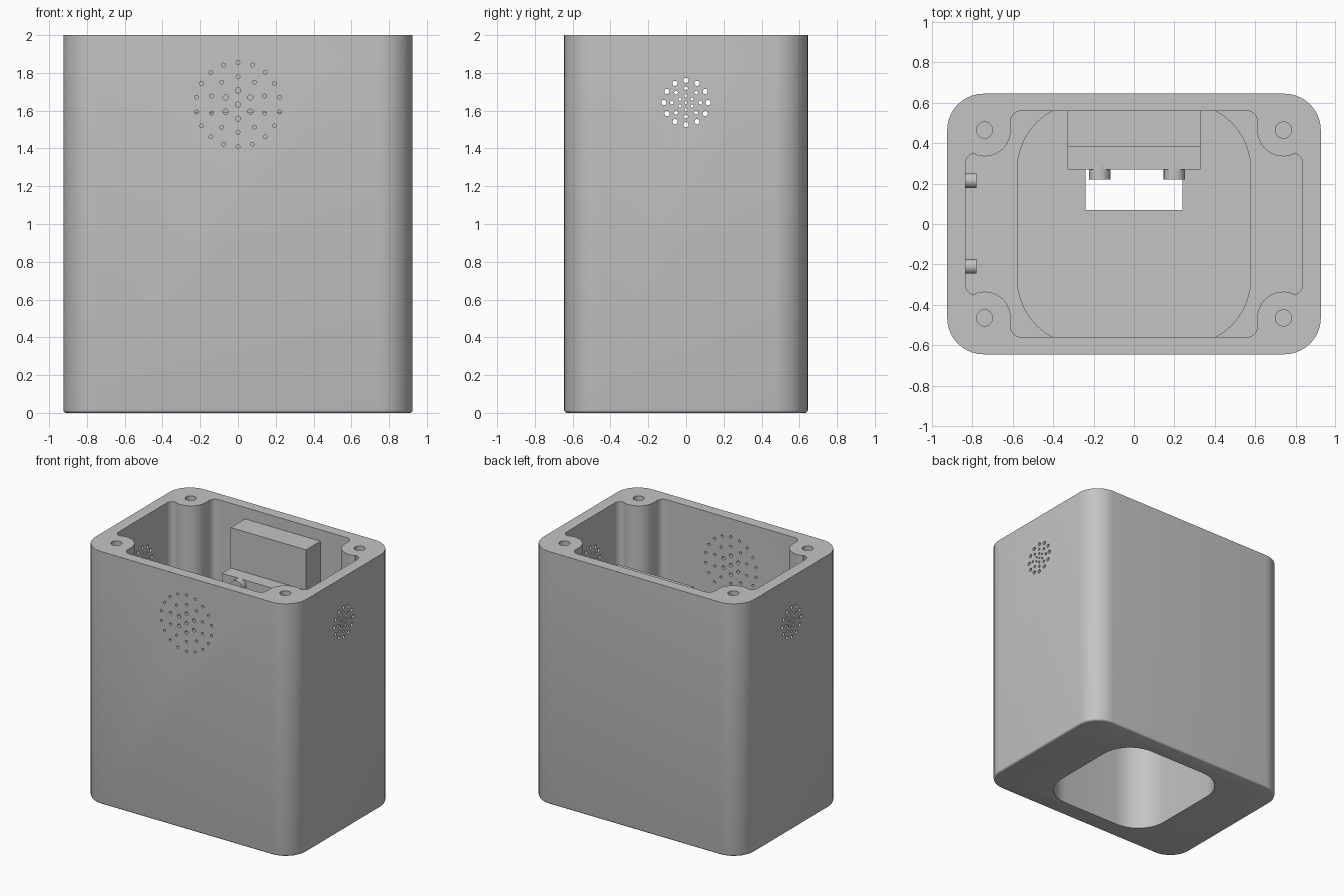
import bpy, bmesh
from math import sin, cos, pi, radians
from mathutils import Matrix, Vector

old = bpy.data.objects.get("Cube")
if old:
    bpy.data.objects.remove(old, do_unlink=True)

grey = bpy.data.materials.new("light grey plastic")
grey.use_nodes = True
COLOUR = (0.55, 0.55, 0.55, 1)
grey.diffuse_color = COLOUR
grey.node_tree.nodes["Principled BSDF"].inputs["Base Color"].default_value = COLOUR


def arc(cx, cy, r, start, end, steps=10):
    angles = [radians(start + (end - start) * i / steps) for i in range(steps + 1)]
    return [(cx + r * cos(a), cy + r * sin(a)) for a in angles]


def four_way(quarter):
    """Mirror a first-quadrant outline into a closed loop."""
    back = quarter[::-1]
    return (quarter + [(-x, y) for x, y in back]
            + [(-x, -y) for x, y in quarter] + [(x, -y) for x, y in back])


def rounded(hx, hy, r):
    return four_way(arc(hx - r, hy - r, r, 0, 90))


def finish(name, bm):
    bmesh.ops.recalc_face_normals(bm, faces=bm.faces)
    mesh = bpy.data.meshes.new(name)
    bm.to_mesh(mesh)
    bm.free()
    mesh.materials.append(grey)
    obj = bpy.data.objects.new(name, mesh)
    bpy.context.collection.objects.link(obj)
    return obj


def prism(name, outline, z0, z1, bottom_bevel=0):
    bm = bmesh.new()
    base = bm.faces.new([bm.verts.new((x, y, z0)) for x, y in outline])
    top = bmesh.ops.extrude_face_region(bm, geom=[base], use_keep_orig=True)
    moved = [g for g in top["geom"] if isinstance(g, bmesh.types.BMVert)]
    bmesh.ops.translate(bm, verts=moved, vec=(0, 0, z1 - z0))
    if bottom_bevel:
        rim = [e for e in bm.edges if all(abs(v.co.z - z0) < 1e-5 for v in e.verts)]
        bmesh.ops.bevel(bm, geom=rim, offset=bottom_bevel, segments=3,
                        profile=0.5, affect='EDGES')
    return finish(name, bm)


def box(name, x0, x1, y0, y1, z0, z1):
    return prism(name, [(x0, y0), (x1, y0), (x1, y1), (x0, y1)], z0, z1)


def rods(name, items, axis, length, sides=16):
    """Cylinders given as (centre, radius), all along one axis."""
    bm = bmesh.new()
    turn = Vector((0, 0, 1)).rotation_difference(Vector(axis)).to_matrix().to_4x4()
    for centre, r in items:
        bmesh.ops.create_cone(bm, cap_ends=True, segments=sides, radius1=r,
                              radius2=r, depth=length,
                              matrix=Matrix.Translation(centre) @ turn)
    return finish(name, bm)


def combine(target, other, operation):
    mod = target.modifiers.new(operation, 'BOOLEAN')
    mod.operation, mod.object, mod.solver = operation, other, 'EXACT'
    other.hide_render = True
    bpy.context.view_layer.update()
    graph = bpy.context.evaluated_depsgraph_get()
    mesh = bpy.data.meshes.new_from_object(target.evaluated_get(graph))
    target.modifiers.clear()
    target.data = mesh
    bpy.data.objects.remove(other, do_unlink=True)


def grille(rings):
    """Concentric dots (u, v, radius) from (ring radius, count, hole radius)."""
    return [(R * sin(2 * pi * i / n), R * cos(2 * pi * i / n), h)
            for R, n, h in rings for i in range(n)]


# Outer shell with a soft bottom edge
shell = prism("housing", rounded(0.925, 0.645, 0.18), 0, 2, 0.015)

# Upper cavity that leaves four round screw posts in the corners
cavity = four_way(arc(0.785, 0.30, 0.05, 0, 85) + arc(0.74, 0.465, 0.13, -70, -180, 16)
                  + arc(0.56, 0.51, 0.05, 0, 90))
combine(shell, prism("cavity", cavity, 0.08, 2.2), 'DIFFERENCE')

# Inner well: walls and roof, hollow from below, with a slot in the roof
ROOF = 1.0
combine(shell, prism("well_wall", rounded(0.58, 0.60, 0.33), 0.04, ROOF), 'UNION')
combine(shell, prism("well_hollow", rounded(0.50, 0.50, 0.25), -0.1, ROOF - 0.08), 'DIFFERENCE')
combine(shell, box("roof_slot", -0.24, 0.24, 0.07, 0.36, ROOF - 0.2, ROOF + 0.1), 'DIFFERENCE')

# Screw holes
screws = [((sx * 0.74, sy * 0.465, 2), 0.04) for sx in (-1, 1) for sy in (-1, 1)]
combine(shell, rods("screw_holes", screws, (0, 0, 1), 0.6, 24), 'DIFFERENCE')

# Front grille, and side grilles cut through both side walls
front = grille([(0, 1, 0.014), (0.075, 6, 0.014), (0.147, 10, 0.01), (0.223, 18, 0.01)])
combine(shell, rods("front_holes", [((u, -0.6, 1.632 + v), h) for u, v, h in front],
                    (0, 1, 0), 0.3), 'DIFFERENCE')
side = grille([(0, 1, 0.008), (0.037, 6, 0.008), (0.075, 8, 0.01), (0.117, 12, 0.014)])
combine(shell, rods("side_holes", [((0, u, 1.643 + v), h) for u, v, h in side],
                    (1, 0, 0), 2.2), 'DIFFERENCE')

# Stepped bracket on the inside of the back wall
bracket = box("bracket_base", -0.33, 0.33, 0.27, 0.58, ROOF + 0.2, 1.59)
upright = box("bracket_upright", -0.33, 0.33, 0.38, 0.58, 1.5, 1.91)

# Mounting pegs on the bracket and on the right inner wall
bracket_pegs = rods("bracket_pegs", [((x, 0.255, 1.54), 0.053) for x in (-0.17, 0.2)],
                    (0, 1, 0), 0.07, 24)
wall_pegs = rods("wall_pegs", [((-0.82, y, 1.4), 0.036) for y in (-0.21, 0.215)],
                 (1, 0, 0), 0.08, 24)

bpy.ops.object.select_all(action='DESELECT')
for part in (shell, bracket, upright, bracket_pegs, wall_pegs):
    part.select_set(True)
bpy.context.view_layer.objects.active = shell
bpy.ops.object.shade_smooth_by_angle(angle=radians(35))
